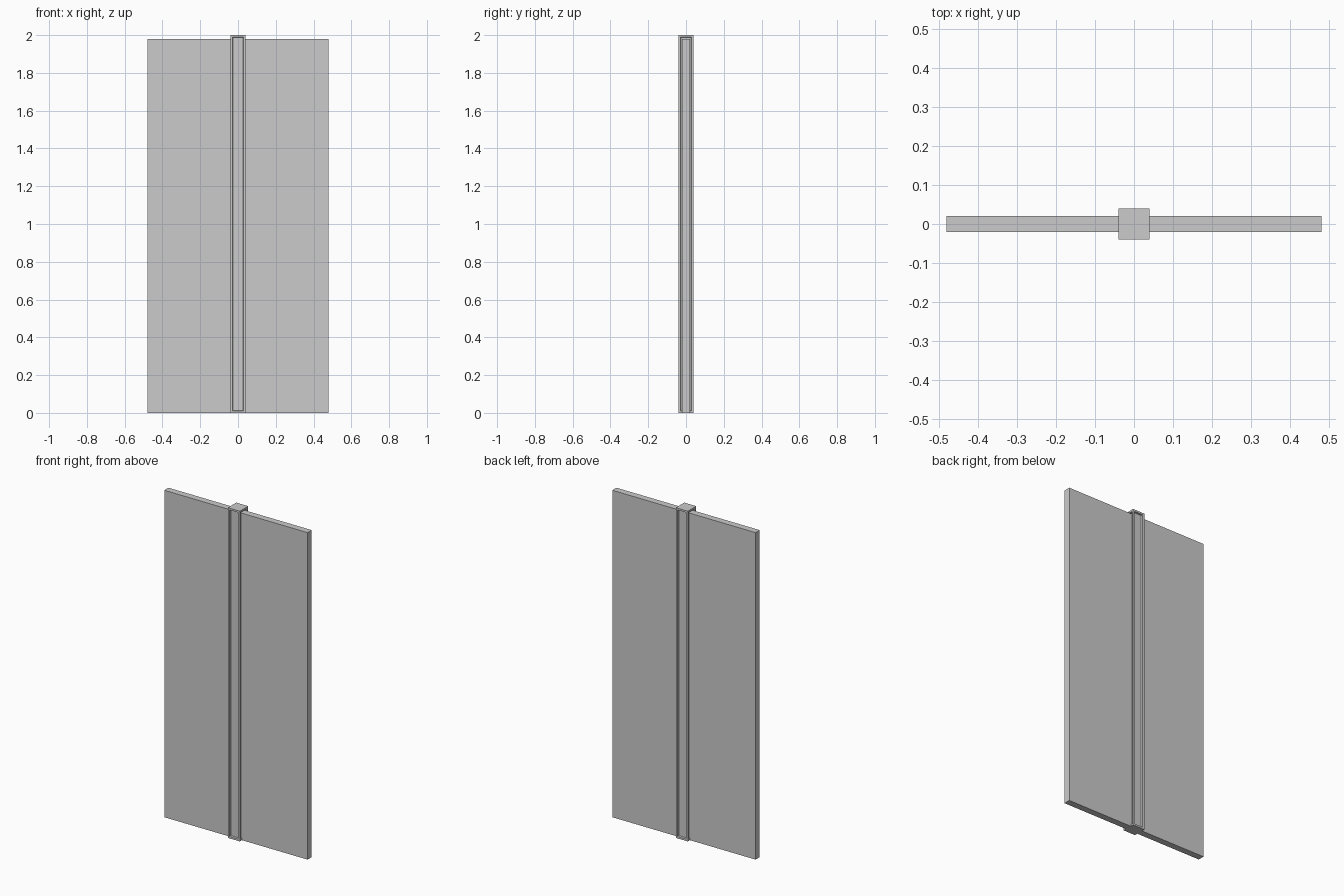
import bpy, bmesh
from mathutils import Matrix, Vector

if "Cube" in bpy.data.objects:
    bpy.data.objects.remove(bpy.data.objects["Cube"])


def box(name, lo, hi, grooved=False):
    """Axis-aligned box, optionally with a recessed groove in each upright face."""
    lo, hi = Vector(lo), Vector(hi)
    bm = bmesh.new()
    bmesh.ops.create_cube(bm, size=1, matrix=Matrix.Translation((lo + hi) / 2)
                          @ Matrix.Diagonal((*(hi - lo), 1)))
    if grooved:
        bm.normal_update()
        sides = [f for f in bm.faces if abs(f.normal.z) < 0.5]
        bmesh.ops.inset_individual(bm, faces=sides, thickness=0.016)
        bmesh.ops.inset_individual(bm, faces=sides, thickness=0.003, depth=-0.01)
    mesh = bpy.data.meshes.new(name)
    bm.to_mesh(mesh)
    bm.free()
    obj = bpy.data.objects.new(name, mesh)
    bpy.context.collection.objects.link(obj)
    return obj


# Square post with a shallow groove on all four sides
box("post", (-0.04, -0.04, 0), (0.04, 0.04, 2), grooved=True)

# Flat panels slotted into the left and right grooves
box("left_panel", (-0.48, -0.02, 0), (-0.03, 0.02, 1.98))
box("right_panel", (0.03, -0.02, 0), (0.48, 0.02, 1.98))
